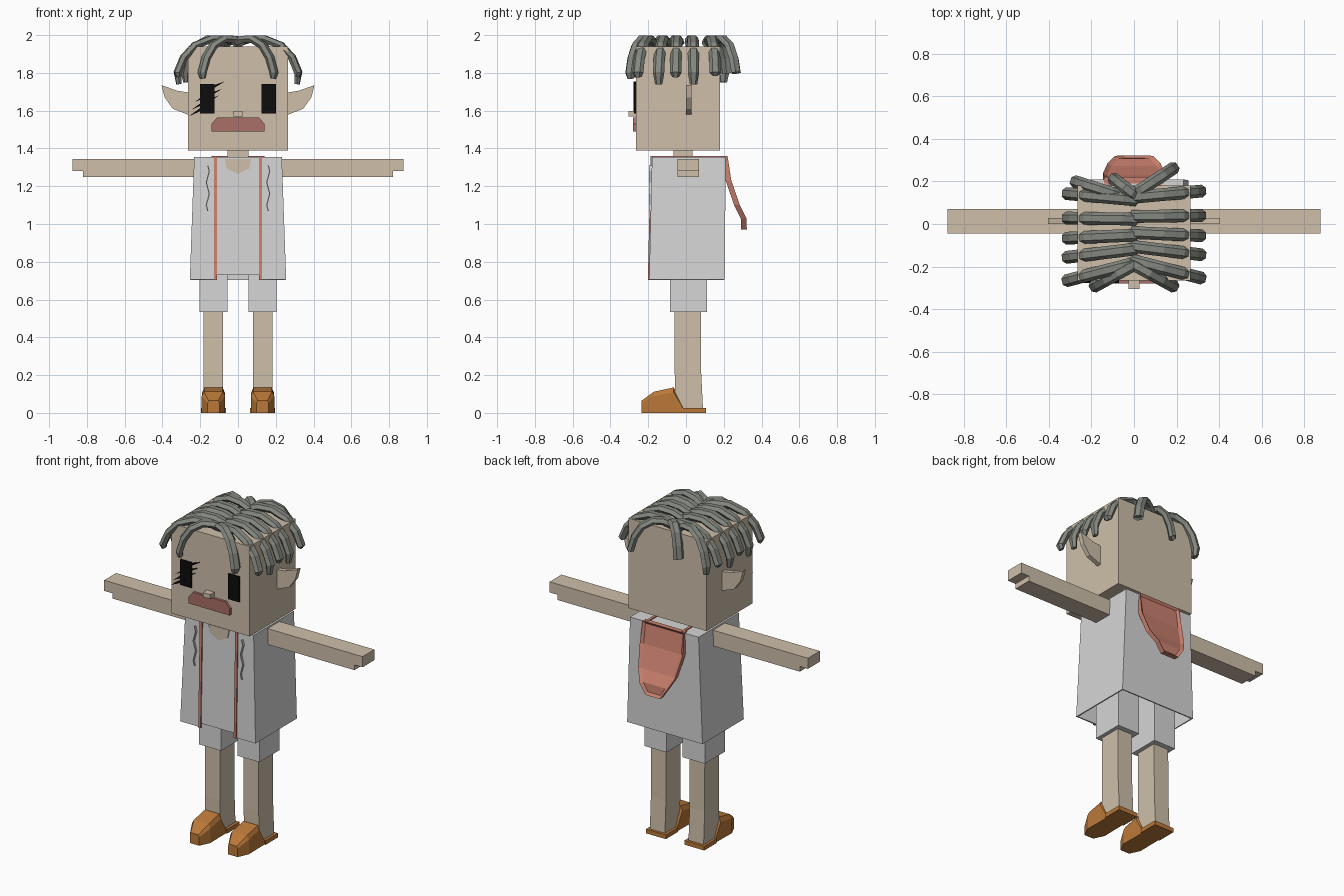
import bpy, bmesh
from math import cos, sin, pi
from mathutils import Vector

if "Cube" in bpy.data.objects:
    bpy.data.objects.remove(bpy.data.objects["Cube"])


def material(name, r, g, b):
    mat = bpy.data.materials.new(name)
    mat.use_nodes = True
    mat.diffuse_color = (r, g, b, 1)
    bsdf = mat.node_tree.nodes["Principled BSDF"]
    bsdf.inputs["Base Color"].default_value = (r, g, b, 1)
    bsdf.inputs["Roughness"].default_value = 0.9
    return mat


SKIN = material("skin", .62, .52, .4)
CLOTH = material("pale cloth", .67, .67, .67)
HAIR = material("grey hair", .23, .245, .215)
BLACK = material("black", .004, .004, .004)
LIPS = material("dark pink lips", .4, .16, .14)
TRIM = material("salmon trim", .6, .22, .16)
LEATHER = material("orange leather", .5, .19, .04)


def finish(name, bm, mat):
    bmesh.ops.recalc_face_normals(bm, faces=bm.faces)
    mesh = bpy.data.meshes.new(name)
    bm.to_mesh(mesh)
    bm.free()
    mesh.materials.append(mat)
    obj = bpy.data.objects.new(name, mesh)
    bpy.context.scene.collection.objects.link(obj)
    return obj


def loft_mesh(rings, cap_first=True, cap_last=True):
    """Skin a sequence of closed cross-sections."""
    bm = bmesh.new()
    loops = [[bm.verts.new(p) for p in ring] for ring in rings]
    for a, b in zip(loops, loops[1:]):
        for i in range(len(a)):
            j = (i + 1) % len(a)
            bm.faces.new((a[i], a[j], b[j], b[i]))
    if cap_first:
        bm.faces.new(loops[0][::-1])
    if cap_last:
        bm.faces.new(loops[-1])
    return bm


def loft(name, rings, mat):
    return finish(name, loft_mesh(rings), mat)


def rect(x0, x1, y0, y1, z):
    return [(x0, y0, z), (x1, y0, z), (x1, y1, z), (x0, y1, z)]


def box(name, x, y, z, mat):
    return loft(name, [rect(*x, *y, h) for h in z], mat)


def plate(name, outline, y, mat, side=1):
    """Extrude an x-z outline along y."""
    return loft(name, [[(side * px, d, pz) for px, pz in outline] for d in y], mat)


# Head, neck and face
box("head", (-.265, .265), (-.265, .18), (1.39, 1.94), SKIN)
box("neck", (-.055, .055), (-.065, .035), (1.3, 1.4), SKIN)
box("nose", (-.025, .025), (-.305, -.26), (1.57, 1.597), SKIN)
lip_half = [(.14, 1.49), (.14, 1.53), (.11, 1.565)]
plate("mouth", lip_half + [(-x, z) for x, z in lip_half[::-1]], (-.28, -.262), LIPS)
bolt = [(-.08, -.055), (.015, -.012), (.005, .008), (.08, .055), (-.02, .02), (-.01, -.003)]
for i, (cx, cz) in enumerate([(-.18, 1.625), (-.165, 1.66), (-.15, 1.7)]):
    plate(f"eye_slash_{i}", [(cx + x, cz + z) for x, z in bolt], (-.278, -.264), BLACK)

# Shirt: open underneath, with a raised hem between the trims
def shirt_ring(half, front, back, z, hem):
    pts = [(-half, z), (-.12, z), (-.11, hem), (.11, hem), (.12, z), (half, z)]
    return [(x, front, h) for x, h in pts] + [(half, back, z), (-half, back, z)]

shirt = finish("shirt", loft_mesh([shirt_ring(.255, -.195, .205, .705, .73),
                                   shirt_ring(.232, -.18, .21, 1.355, 1.355)],
                                  cap_first=False), CLOTH)
thick = shirt.modifiers.new("thickness", "SOLIDIFY")
thick.thickness = .01
thick.offset = -1
plate("neckline", [(-.07, 1.345), (-.06, 1.295), (0, 1.265), (.06, 1.295), (.07, 1.345)],
      (-.187, -.175), SKIN)

# Hood hanging down the back, with a raised rim
hood_rows = [(1.36, .22, .14), (1.23, .24, .145), (1.1, .285, .125), (1.03, .32, .09), (.97, .322, .05)]
bm = loft_mesh([rect(-w, w, y - .03, y, z) for z, y, w in hood_rows])
bmesh.ops.recalc_face_normals(bm, faces=bm.faces)
bm.normal_update()
outer = [f for f in bm.faces if f.normal.y > .5]
bmesh.ops.inset_region(bm, faces=outer, thickness=.018, depth=-.012)
finish("hood", bm, TRIM)

# Paired parts
for side, word in ((1, "left"), (-1, "right")):
    def span(a, b):
        return sorted((side * a, side * b))

    plate(word + "_eye", [(.125, 1.585), (.2, 1.585), (.2, 1.74), (.125, 1.74)],
          (-.275, -.266), BLACK, side)
    plate(word + "_ear", [(.255, 1.695), (.32, 1.705), (.405, 1.735), (.388, 1.67),
                          (.345, 1.61), (.255, 1.575)], (0, .028), SKIN, side)
    plate(word + "_arm", [(.2, 1.248), (.82, 1.248), (.82, 1.28), (.875, 1.28),
                          (.875, 1.345), (.2, 1.345)], (-.045, .07), SKIN, side)

    # Trim down the front and over the shoulder
    tx = span(.112, .128)
    loft(word + "_front_trim", [rect(*tx, -.202, -.19, .703), rect(*tx, -.187, -.175, 1.36)], TRIM)
    box(word + "_shoulder_trim", tx, (-.185, .21), (1.35, 1.361), TRIM)

    # Wavy drawstring
    cord = []
    for i in range(9):
        cx, z = side * .16 + .008 * sin(i * pi / 2), 1.31 - i * .03
        cord.append(rect(cx - .003, cx + .003, -.195, -.18, z))
    loft(word + "_drawstring", cord, CLOTH)

    # Shorts and leg
    box(word + "_shorts_leg", span(.055, .205), (-.085, .11), (.535, .9), CLOTH)
    lx = span(.08, .182)
    loft(word + "_leg", [rect(*lx, -.055, .09, .02), rect(*lx, -.06, .08, .22),
                         rect(*lx, -.06, .078, .6)], SKIN)

    # Shoe: faceted toe and flat heel
    toe = []
    for y, w, top in ((-.235, .032, .065), (-.17, .062, .112), (-.065, .06, .135), (-.01, .06, .02)):
        section = [(-w, 0), (w, 0), (w, top * .8), (w * .8, top), (-w * .8, top), (-w, top * .8)]
        toe.append([(side * .13 + x, y, z) for x, z in section])
    loft(word + "_shoe_toe", toe, LEATHER)
    box(word + "_shoe_heel", span(.063, .197), (-.015, .105), (0, .026), LEATHER)


# Hair: flat six-sided locks arching from a centre parting
ARCH = [(0, 1.955), (.2, 1.977), (.45, 1.98), (.72, 1.945), (.9, 1.88), (1, 1.8)]

def lock(name, start, end, tip):
    path = []
    for u, z in ARCH + [(.98, tip)]:
        xy = Vector(start).lerp(Vector(end), u)
        path.append(Vector((xy.x, xy.y, z)))
    along = Vector((end[0] - start[0], end[1] - start[1], 0)).normalized()
    across = Vector((-along.y, along.x, 0))
    rings = []
    for i, p in enumerate(path):
        tangent = path[min(i + 1, len(path) - 1)] - path[max(i - 1, 0)]
        normal = across.cross(tangent).normalized()
        scale = .65 if i == len(path) - 1 else 1
        rings.append([p + scale * (across * .03 * cos(k * pi / 3) + normal * .022 * sin(k * pi / 3))
                      for k in range(6)])
    loft(name, rings, HAIR)


ROWS = [(.125, .155, 1.79), (.035, .04, 1.74), (-.04, -.055, 1.78), (-.105, -.145, 1.74), (-.17, -.255, 1.78)]
for side, word in ((1, "left"), (-1, "right")):
    for i, (root, end, tip) in enumerate(ROWS):
        shift = 0 if side > 0 else -.012
        lock(f"{word}_lock_{i}", (-side * .01, root + shift), (side * .32, end + shift), tip)
    lock(word + "_fringe_lock", (-side * .02, -.18), (side * .19, -.295), 1.77)
lock("left_back_lock", (0, .14), (.19, .265), 1.81)
lock("right_back_lock", (-.06, .13), (-.28, .2), 1.75)
lock("middle_back_lock", (.01, .13), (-.1, .215), 1.84)
